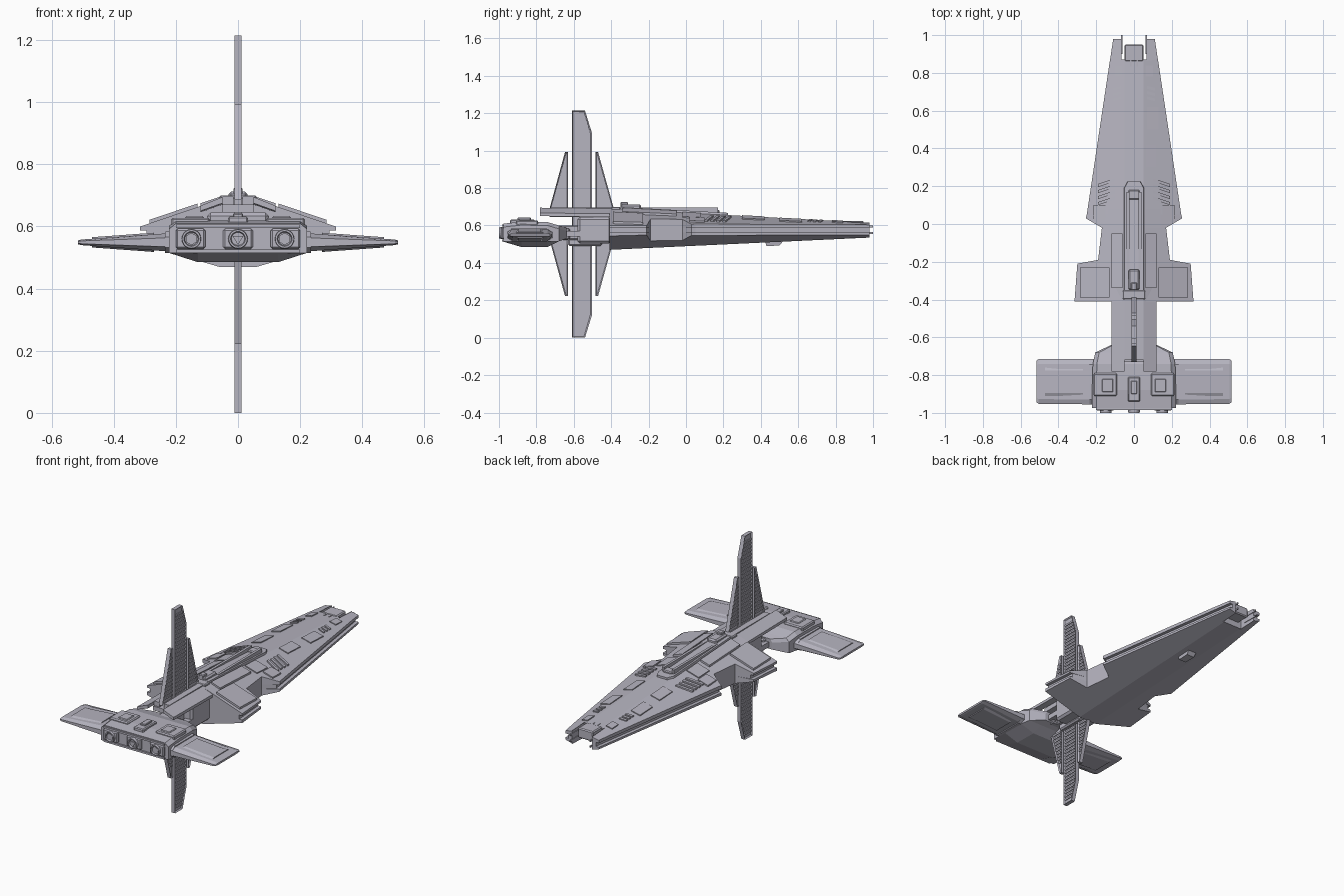
import bpy, bmesh, math
from mathutils import Matrix

if "Cube" in bpy.data.objects:
    bpy.data.objects.remove(bpy.data.objects["Cube"])

grey = bpy.data.materials.new("pale hull grey")
grey.use_nodes = True
grey.diffuse_color = (0.47, 0.46, 0.53, 1)
grey.node_tree.nodes["Principled BSDF"].inputs["Base Color"].default_value = grey.diffuse_color


def finish(name, bm, mirror=False):
    bmesh.ops.recalc_face_normals(bm, faces=bm.faces)
    mesh = bpy.data.meshes.new(name)
    bm.to_mesh(mesh)
    bm.free()
    mesh.materials.append(grey)
    ob = bpy.data.objects.new(name, mesh)
    bpy.context.scene.collection.objects.link(ob)
    if mirror:
        ob.modifiers.new("Mirror", 'MIRROR').use_mirror_merge = False
    return ob


def add_loft(bm, rings):
    loops = [[bm.verts.new(p) for p in ring] for ring in rings]
    for a, b in zip(loops, loops[1:]):
        for i in range(len(a)):
            j = (i + 1) % len(a)
            bm.faces.new((a[i], a[j], b[j], b[i]))
    bm.faces.new(loops[0])
    bm.faces.new(loops[-1])


def loft(name, rings, mirror=False):
    bm = bmesh.new()
    add_loft(bm, rings)
    return finish(name, bm, mirror)


def add_box(bm, x0, x1, y0, y1, z0, z1):
    add_loft(bm, [[(x0, y0, z), (x1, y0, z), (x1, y1, z), (x0, y1, z)] for z in (z0, z1)])


def box(name, *size, mirror=False, bevel=0):
    bm = bmesh.new()
    add_box(bm, *size)
    ob = finish(name, bm, mirror)
    if bevel:
        mod = ob.modifiers.new("Bevel", 'BEVEL')
        mod.width, mod.segments = bevel, 1
    return ob


# Sloping hull surfaces
def top(x, y):
    return 0.69 - 0.054 * (y + 0.41) - (0.34 - 0.11 * (y + 0.41)) * max(abs(x) - 0.05, 0)


def under(x, y):
    return 0.47 + 0.047 * (y + 0.41) + 0.29 * max(abs(x) - 0.06, 0)


def hull_ring(y, w, groove, inner=0):
    a, b = max(inner, 0.05), max(inner, 0.06)
    pts = [(inner, top(0, y)), (a, top(a, y)), (w, top(w, y)), (w, 0.587), (w - groove, 0.587),
           (w - groove, 0.562), (w, 0.562), (w, under(w, y)), (b, under(b, y)), (inner, under(0, y))]
    return [(x, y, z) for x, z in pts]


# Main hull with side notches, and the two nose prongs
g = 0.02
loft("hull", [hull_ring(-0.41, 0.315, g), hull_ring(-0.21, 0.30, g), hull_ring(-0.19, 0.19, 0),
              hull_ring(-0.02, 0.17, 0), hull_ring(0.03, 0.255, g), hull_ring(0.05, 0.25, g),
              hull_ring(0.87, 0.127, g)], True)
loft("nose_prong", [hull_ring(0.86, 0.128, g, 0.065), hull_ring(0.98, 0.11, g, 0.066)], True)
box("nose_sensor", -0.05, 0.05, 0.86, 0.95, 0.565, 0.625, bevel=0.006)
box("nose_pin", 0.062, 0.068, 0.9, 1.0, 0.59, 0.60, mirror=True)
box("nose_lower_pin", 0.062, 0.068, 0.9, 1.0, 0.555, 0.565, mirror=True)
box("nose_cable", 0.012, 0.02, 0.835, 0.87, 0.61, 0.625, mirror=True)


# Raised plating that follows the hull slope
def add_plate(bm, x0, x1, y0, y1, h, skew=0):
    corners = [(x0, y0), (x1, y0 + skew), (x1, y1 + skew), (x0, y1)]
    add_loft(bm, [[(x, y, top(x, y) + dz) for x, y in corners] for dz in (-0.004, h)])


bm = bmesh.new()
for x0, x1, y0, y1, h, skew in [(0.13, 0.285, -0.39, -0.23, 0.012, 0), (0.06, 0.12, -0.34, -0.05, 0.012, 0),
                                (0.06, 0.14, -0.02, 0.08, 0.006, 0), (0.06, 0.12, 0.3, 0.42, 0.006, 0),
                                (0.07, 0.13, 0.5, 0.62, 0.006, 0), (0.06, 0.1, 0.78, 0.84, 0.006, 0),
                                (0.15, 0.215, 0.02, 0.1, 0.008, 0)]:
    add_plate(bm, x0, x1, y0, y1, h, skew)
for i in range(4):
    add_plate(bm, 0.1, 0.19, 0.13 + 0.032 * i, 0.146 + 0.032 * i, 0.008, -0.03)
for i in range(3):
    add_plate(bm, 0.07, 0.11, 0.66 + 0.028 * i, 0.675 + 0.028 * i, 0.007, -0.01)
finish("hull_plating", bm, True)

# Spine rail with round end, bridge blocks and belly hatch
spine = [(0.055, -0.35), (0.055, 0.19), (0.035, 0.225), (-0.035, 0.225), (-0.055, 0.19), (-0.055, -0.35)]
loft("spine_base", [[(x * s, y, top(0, y) + dz) for x, y in spine] for s, dz in ((1, -0.01), (0.92, 0.012))])
box("spine_rail", 0.025, 0.04, -0.24, 0.17, 0.66, 0.695, mirror=True)
box("spine_end", -0.03, 0.03, 0.13, 0.18, 0.66, 0.682, bevel=0.005)
box("bridge", -0.03, 0.03, -0.35, -0.24, 0.68, 0.712, bevel=0.008)
box("bridge_top", -0.015, 0.015, -0.35, -0.31, 0.69, 0.725, bevel=0.004)
loft("belly_hatch", [[(-0.03, 0.42, 0.53), (0.03, 0.42, 0.53), (0.03, 0.53, 0.53), (-0.03, 0.53, 0.53)],
                     [(-0.025, 0.43, 0.49), (0.025, 0.43, 0.49), (0.025, 0.5, 0.493), (-0.025, 0.5, 0.493)]])

# Neck: core, side blocks, overhanging roof slabs and centre strip
box("neck_core", -0.05, 0.05, -0.7, -0.4, 0.525, 0.6, bevel=0.006)
box("neck_block", -0.1, 0.1, -0.58, -0.4, 0.505, 0.645, bevel=0.012)
box("neck_strut", 0.06, 0.1, -0.68, -0.55, 0.54, 0.57, mirror=True)
box("neck_collar", -0.08, 0.08, -0.67, -0.62, 0.525, 0.585, bevel=0.008)
loft("roof_slab", [[(0.05, y, z + 0.69), (0.12, y, z + 0.662), (0.12, y, z + 0.645), (0.05, y, z + 0.67)]
                   for y, z in ((-0.78, 0.005), (-0.34, 0))], True)
box("roof_strip", -0.052, 0.052, -0.73, -0.35, 0.645, 0.67)
box("roof_ridge", 0.014, 0.05, -0.72, -0.35, 0.665, 0.697, mirror=True)
box("roof_cap", -0.06, 0.06, -0.4, -0.35, 0.66, 0.70, bevel=0.005)


# Louvred vertical fins
def span(outline, z):
    ys = []
    for (y0, z0), (y1, z1) in zip(outline, outline[1:] + outline[:1]):
        if (z0 - z) * (z1 - z) < 0:
            ys.append(y0 + (y1 - y0) * (z - z0) / (z1 - z0))
    return min(ys), max(ys)


def fin(name, outline):
    bm = bmesh.new()
    add_loft(bm, [[(x, y, z) for y, z in outline] for x in (-0.012, 0.012)])
    bmesh.ops.recalc_face_normals(bm, faces=bm.faces)
    sides = [f for f in bm.faces if abs(f.normal.x) > 0.9]
    bmesh.ops.inset_individual(bm, faces=sides, thickness=0.009, depth=0)
    for f in sides:
        for v in f.verts:
            v.co.x *= 0.4
    low, high = min(p[1] for p in outline), max(p[1] for p in outline)
    z = low + 0.025
    while z < high - 0.025:
        a, b = span(outline, z)
        if b - a > 0.03:
            add_box(bm, -0.01, 0.01, a + 0.008, b - 0.008, z, z + 0.011)
        z += 0.022
    finish(name, bm)


MID = 0.6075
fin("main_fin", [(-0.61, 0), (-0.54, 0), (-0.503, 0.12), (-0.503, 1.095), (-0.54, 1.215), (-0.61, 1.215)])
for label, flip in (("upper", 1), ("lower", -1)):
    for part, root, tip, edge in (("front", -0.73, -0.647, -0.63), ("rear", -0.385, -0.47, -0.485)):
        shape = [(edge, 0.385), (tip, 0.385), (root, 0.08), (edge, 0.08)]
        fin(f"{label}_{part}_fin", [(y, MID + flip * z) for y, z in shape])
box("fin_root", -0.03, 0.03, -0.63, -0.45, 0.49, 0.53, bevel=0.008)


# Engine block
def block_ring(y, w, zt, zb):
    low = max(zb, 0.515)
    half = [(0.9 * w, zt), (w, zt - 0.018), (w, low), (0.58 * w, zb)]
    return [(x, y, z) for x, z in half] + [(-x, y, z) for x, z in reversed(half)]


loft("engine_block", [block_ring(-0.975, 0.222, 0.61, 0.513), block_ring(-0.88, 0.222, 0.62, 0.485),
                      block_ring(-0.74, 0.218, 0.618, 0.485), block_ring(-0.68, 0.205, 0.6, 0.515),
                      block_ring(-0.64, 0.12, 0.59, 0.53)])
box("block_top_panel", 0.09, 0.215, -0.91, -0.79, 0.6, 0.628, mirror=True, bevel=0.006)
box("block_top_hatch", 0.11, 0.17, -0.89, -0.82, 0.62, 0.633, mirror=True, bevel=0.004)
box("block_centre_hatch", -0.032, 0.032, -0.94, -0.81, 0.6, 0.632, bevel=0.005)
box("block_centre_vent", -0.016, 0.016, -0.9, -0.83, 0.62, 0.642, bevel=0.003)
box("face_rail", -0.2, 0.2, -0.985, -0.96, 0.595, 0.606)
box("face_lower_rail", -0.2, 0.2, -0.985, -0.96, 0.515, 0.526)
box("engine_housing", 0.105, 0.2, -0.988, -0.96, 0.528, 0.593, mirror=True, bevel=0.006)
box("centre_housing", -0.048, 0.048, -0.985, -0.96, 0.528, 0.593, bevel=0.006)

# Engine nozzles: hollow rings with a core
for label, x, sides in (("right", -0.15, 6), ("centre", 0, 3), ("left", 0.15, 6)):
    profile = [(0.033, -0.97), (0.03, -1.0), (0.024, -1.0), (0.021, -0.99)]
    n = 20
    loft(f"{label}_nozzle", [[(x + r * math.cos(k * math.tau / n), y, 0.56 + r * math.sin(k * math.tau / n))
                              for k in range(n)] for r, y in profile])
    loft(f"{label}_nozzle_core", [[(x + 0.02 * math.cos(k * math.tau / sides - math.pi / 2), y,
                                    0.56 + 0.02 * math.sin(k * math.tau / sides - math.pi / 2))
                                   for k in range(sides)] for y in (-0.98, -0.995)])


# Tapered side wings with framed panels
def wing_ring(x, t, y0, y1, z=0.549):
    return [(x, y0, z - t * 0.5), (x, y0 + 0.025, z - t), (x, y1 - 0.025, z - t), (x, y1, z - t * 0.5),
            (x, y1, z + t * 0.5), (x, y1 - 0.025, z + t), (x, y0 + 0.025, z + t), (x, y0, z + t * 0.5)]


loft("wing", [wing_ring(0.2, 0.031, -0.955, -0.715), wing_ring(0.505, 0.009, -0.952, -0.715),
              wing_ring(0.515, 0.006, -0.945, -0.722)], True)
loft("wing_panel", [wing_ring(0.27, 0.031, -0.92, -0.75), wing_ring(0.47, 0.0165, -0.92, -0.75)], True)
loft("wing_root", [wing_ring(0.2, 0.036, -0.955, -0.72), wing_ring(0.235, 0.034, -0.955, -0.72)], True)
